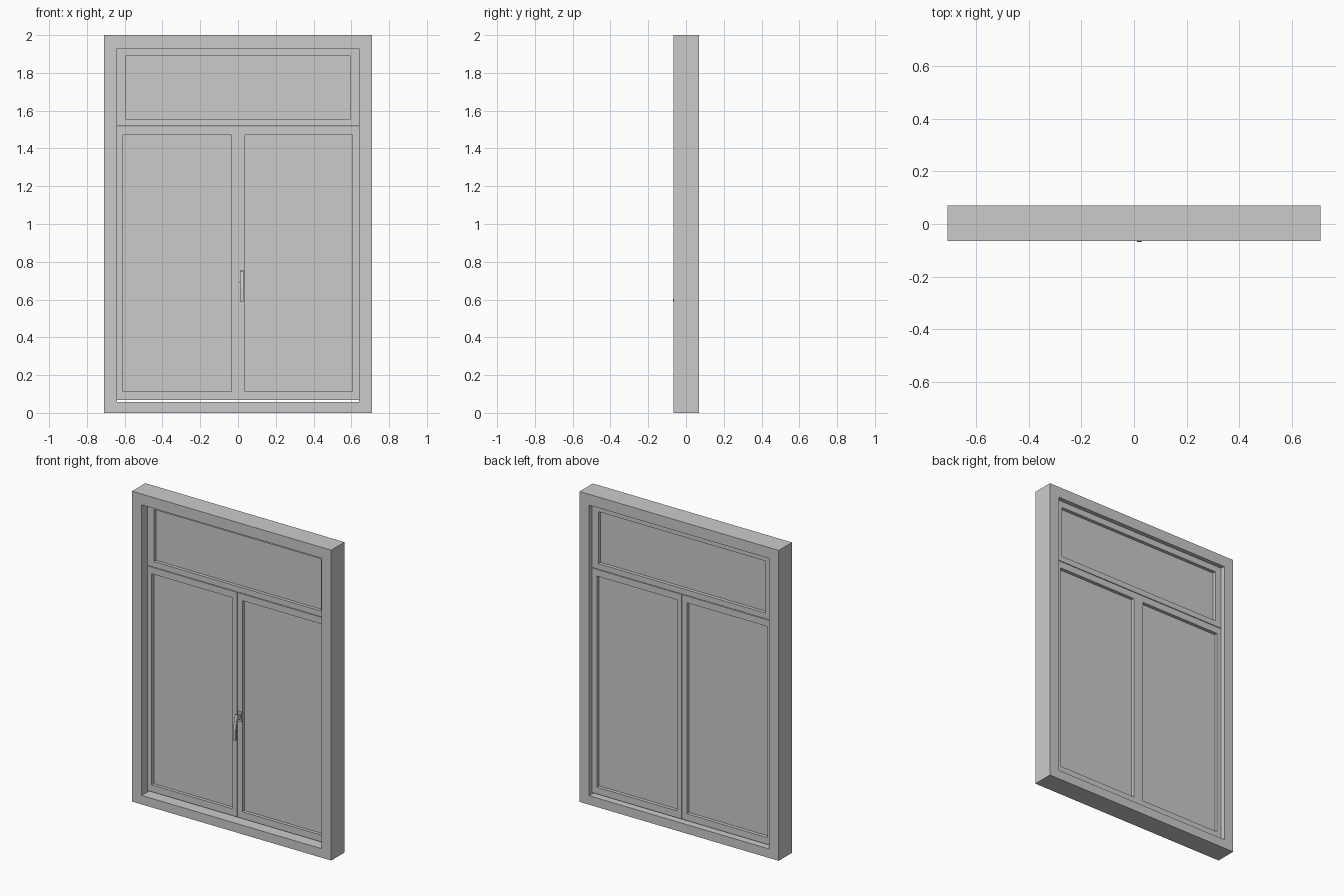
import bpy, bmesh

if "Cube" in bpy.data.objects:
    bpy.data.objects.remove(bpy.data.objects["Cube"])


def make(name, bm):
    bmesh.ops.recalc_face_normals(bm, faces=bm.faces)
    mesh = bpy.data.meshes.new(name)
    bm.to_mesh(mesh)
    bm.free()
    ob = bpy.data.objects.new(name, mesh)
    bpy.context.collection.objects.link(ob)
    return ob


def box(name, x, y, z, bevel=0):
    bm = bmesh.new()
    bmesh.ops.create_cube(bm, size=1)
    for v in bm.verts:
        v.co = [r[0] + (r[1] - r[0]) * (c + 0.5) for c, r in zip(v.co, (x, y, z))]
    if bevel:
        bmesh.ops.bevel(bm, geom=bm.edges[:], offset=bevel, segments=2,
                        profile=0.5, affect='EDGES')
    return make(name, bm)


def ring(name, outer, inner, y):
    """Rectangular frame; outer/inner are (x0, x1, z0, z1)."""
    bm = bmesh.new()
    loops = []
    for x0, x1, z0, z1 in (outer, inner):
        for yy in y:
            loops.append([bm.verts.new((a, yy, b)) for a, b in
                          ((x0, z0), (x1, z0), (x1, z1), (x0, z1))])
    of, ob, nf, nb = loops
    for a, b in ((of, ob), (ob, nb), (nb, nf), (nf, of)):
        for i in range(4):
            j = (i + 1) % 4
            bm.faces.new((a[i], a[j], b[j], b[i]))
    return make(name, bm)


def sash(name, outer, inner, y):
    ring(name + "_sash", outer, inner, y)
    x0, x1, z0, z1 = inner
    e = 0.005
    box(name + "_glass", (x0 - e, x1 + e), (0.014, 0.020), (z0 - e, z1 + e))


# Outer frame
ring("outer_frame", (-0.71, 0.71, 0, 2), (-0.641, 0.641, 0.058, 1.93), (-0.065, 0.07))

# Top light and two casements
SASH_Y = (-0.007, 0.042)
sash("top_light", (-0.64, 0.64, 1.519, 1.93), (-0.595, 0.595, 1.555, 1.89), SASH_Y)
sash("left_casement", (-0.64, -0.001, 0.068, 1.515), (-0.61, -0.035, 0.112, 1.472), SASH_Y)
sash("right_casement", (0.001, 0.64, 0.068, 1.515), (0.036, 0.606, 0.112, 1.472), SASH_Y)

# Handle: backplate, spindle and slanted lever
box("handle_plate", (0.006, 0.034), (-0.015, -0.005), (0.69, 0.755), 0.002)
box("handle_spindle", (0.012, 0.028), (-0.045, -0.012), (0.71, 0.738), 0.002)

bm = bmesh.new()
front = [(-0.046, 0.75), (-0.056, 0.71), (-0.065, 0.66), (-0.068, 0.59)]
back = [(-0.059, 0.59), (-0.055, 0.66), (-0.044, 0.705), (-0.034, 0.745)]
sides = [[bm.verts.new((x, y, z)) for y, z in front + back] for x in (0.011, 0.029)]
for s in sides:
    bm.faces.new(s)
for i in range(8):
    j = (i + 1) % 8
    bm.faces.new((sides[0][i], sides[0][j], sides[1][j], sides[1][i]))
make("handle_lever", bm)
